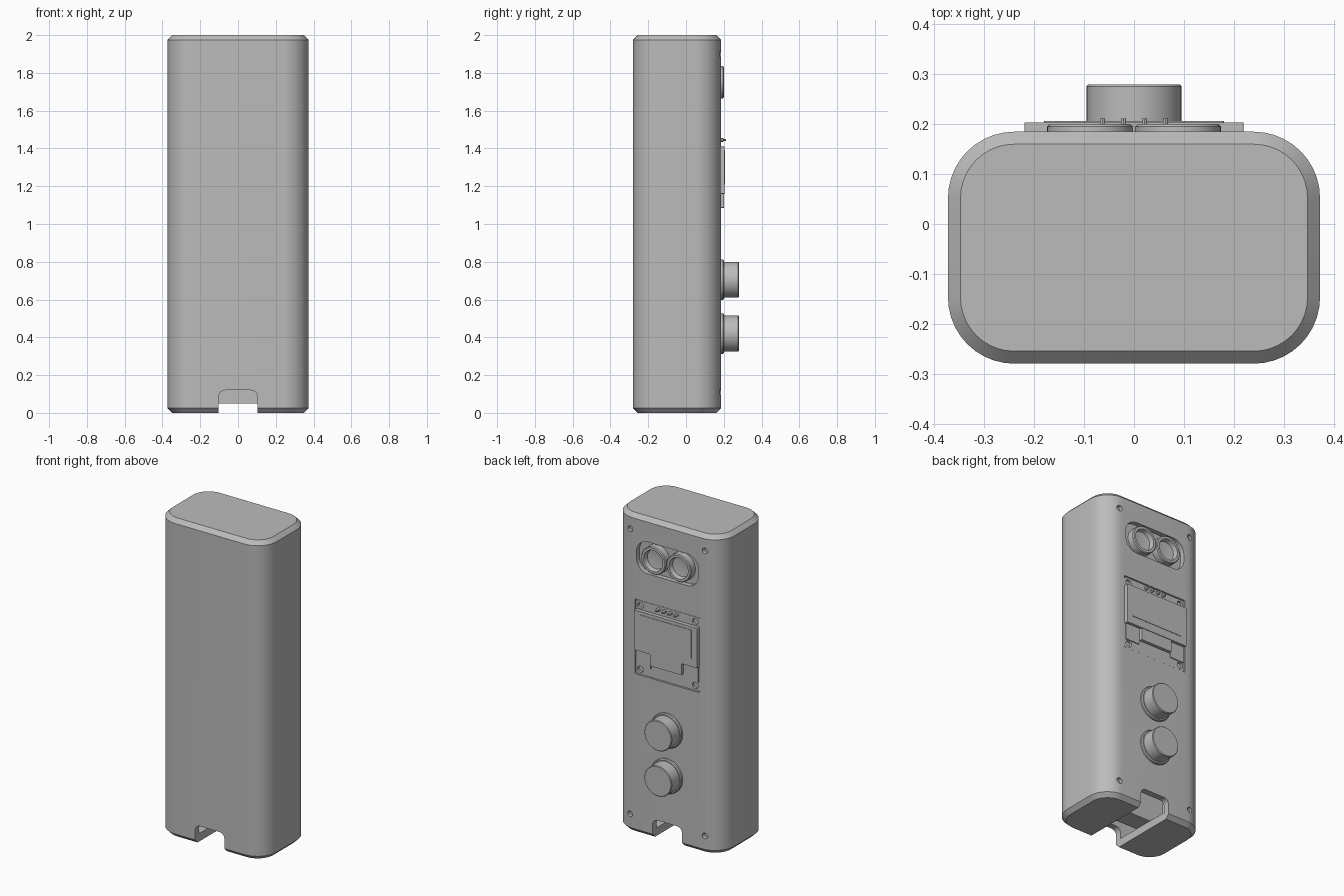
import bpy, bmesh, math
from mathutils import Matrix, Vector

cube = bpy.data.objects.get("Cube")
if cube:
    bpy.data.objects.remove(cube)

grey = bpy.data.materials.new("plain grey")
grey.use_nodes = True
grey.diffuse_color = (0.5, 0.5, 0.5, 1)
grey.node_tree.nodes["Principled BSDF"].inputs["Base Color"].default_value = (0.5, 0.5, 0.5, 1)

BACK = 0.185   # outer back surface


def outline(hw, hh, r, steps=10):
    """Rounded rectangle around the origin, counter-clockwise."""
    pts = []
    for k, (sx, sy) in enumerate([(1, 1), (-1, 1), (-1, -1), (1, -1)]):
        for i in range(steps + 1):
            a = math.pi / 2 * (k + i / steps)
            pts.append((sx * (hw - r) + r * math.cos(a), sy * (hh - r) + r * math.sin(a)))
    return pts


def loft(name, rings):
    """Skin equal-length rings of points and cap both ends."""
    bm = bmesh.new()
    loops = [[bm.verts.new(p) for p in ring] for ring in rings]
    n = len(loops[0])
    for a, b in zip(loops, loops[1:]):
        for i in range(n):
            j = (i + 1) % n
            bm.faces.new((a[i], a[j], b[j], b[i]))
    bm.faces.new(loops[0])
    bm.faces.new(loops[-1])
    bmesh.ops.recalc_face_normals(bm, faces=bm.faces)
    mesh = bpy.data.meshes.new(name)
    bm.to_mesh(mesh)
    bm.free()
    ob = bpy.data.objects.new(name, mesh)
    bpy.context.collection.objects.link(ob)
    mesh.materials.append(grey)
    return ob


def upright(name, levels, cy):
    """Vertical rounded shell; levels are (z, half width, half depth, radius)."""
    return loft(name, [[(x, y + cy, z) for x, y in outline(w, d, r)] for z, w, d, r in levels])


def plate(name, x, z, hw, hh, r, y0, y1):
    """Rounded plate facing the back."""
    return loft(name, [[(x + px, y, z + pz) for px, pz in outline(hw, hh, r)] for y in (y0, y1)])


def turned(name, x, z, profile, n=48):
    """Round part on the back; profile is (radius, y)."""
    return loft(name, [[(x + r * math.cos(2 * math.pi * i / n), y,
                         z + r * math.sin(2 * math.pi * i / n)) for i in range(n)]
                       for r, y in profile])


def cut(target, cutter):
    mod = target.modifiers.new("cut", 'BOOLEAN')
    mod.operation = 'DIFFERENCE'
    mod.solver = 'EXACT'
    mod.object = cutter
    bpy.context.view_layer.objects.active = target
    bpy.ops.object.modifier_apply(modifier=mod.name)
    bpy.data.objects.remove(cutter)


# Hollow case with chamfered ends
c = 0.025
case = upright("case", [(0, 0.373 - c, 0.2325 - c, 0.133 - c), (c, 0.373, 0.2325, 0.133),
                        (2 - c, 0.373, 0.2325, 0.133), (2, 0.373 - c, 0.2325 - c, 0.133 - c)], -0.0475)
cut(case, upright("cavity", [(0.05, 0.333, 0.1925, 0.093), (1.95, 0.333, 0.1925, 0.093)], -0.0475))

# Cable channel through the foot
cut(case, plate("channel", 0, -0.04, 0.102, 0.16, 0.035, -0.4, 0.4))

# Sensor opening, display opening and screw holes
cut(case, plate("sensor_recess", 0, 1.75, 0.215, 0.1, 0.08, 0.155, 0.3))
cut(case, plate("display_recess", 0, 1.235, 0.225, 0.235, 0.005, 0.155, 0.3))
for x in (-0.26, 0.26):
    for z in (0.11, 1.9):
        cut(case, turned("screw_hole", x, z, [(0.018, 0.16), (0.018, 0.3)], 24))

# Block inside, above the channel
plate("inner_block", 0, 0.25, 0.2, 0.2, 0.01, -0.1, 0.02)

# Twin sensor eyes with sunken centres
for side, x in (("left", 0.088), ("right", -0.088)):
    turned("sensor_eye_" + side, x, 1.75,
           [(0.086, 0.15), (0.086, 0.195), (0.081, 0.2), (0.066, 0.2), (0.06, 0.172), (0.03, 0.168)])

# Display board with mounting holes
board = plate("display_board", 0, 1.235, 0.221, 0.231, 0.012, 0.15, 0.18)
for x in (-0.19, 0.19):
    for z in (1.035, 1.435):
        cut(board, turned("board_hole", x, z, [(0.02, 0.165), (0.02, 0.3)], 24))

# Glass, its viewing area and the ribbon below
plate("display_glass", 0, 1.285, 0.22, 0.125, 0.004, 0.178, 0.204)
plate("display_area", 0, 1.3, 0.18, 0.09, 0.004, 0.203, 0.207)
plate("display_ribbon", 0, 1.125, 0.11, 0.04, 0.004, 0.178, 0.2)
for x in (-0.165, 0.165):
    plate("ribbon_tab", x, 1.11, 0.05, 0.052, 0.004, 0.178, 0.186)

# Header pins
for i in range(4):
    turned("header_pin", (i - 1.5) * 0.042, 1.445,
           [(0.011, 0.175), (0.011, 0.196), (0.005, 0.2), (0.005, 0.212)], 12)

# Two push buttons
for name, z in (("upper", 0.705), ("lower", 0.42)):
    turned("button_collar_" + name, 0, z, [(0.107, 0.16), (0.107, 0.195), (0.102, 0.201)])
    turned("button_cap_" + name, 0, z, [(0.095, 0.19), (0.095, 0.276), (0.091, 0.28)])

# Smooth curved sides, keep hard edges
for ob in bpy.context.scene.objects:
    ob.select_set(ob.type == 'MESH')
bpy.context.view_layer.objects.active = case
bpy.ops.object.shade_smooth_by_angle(angle=math.radians(30))
